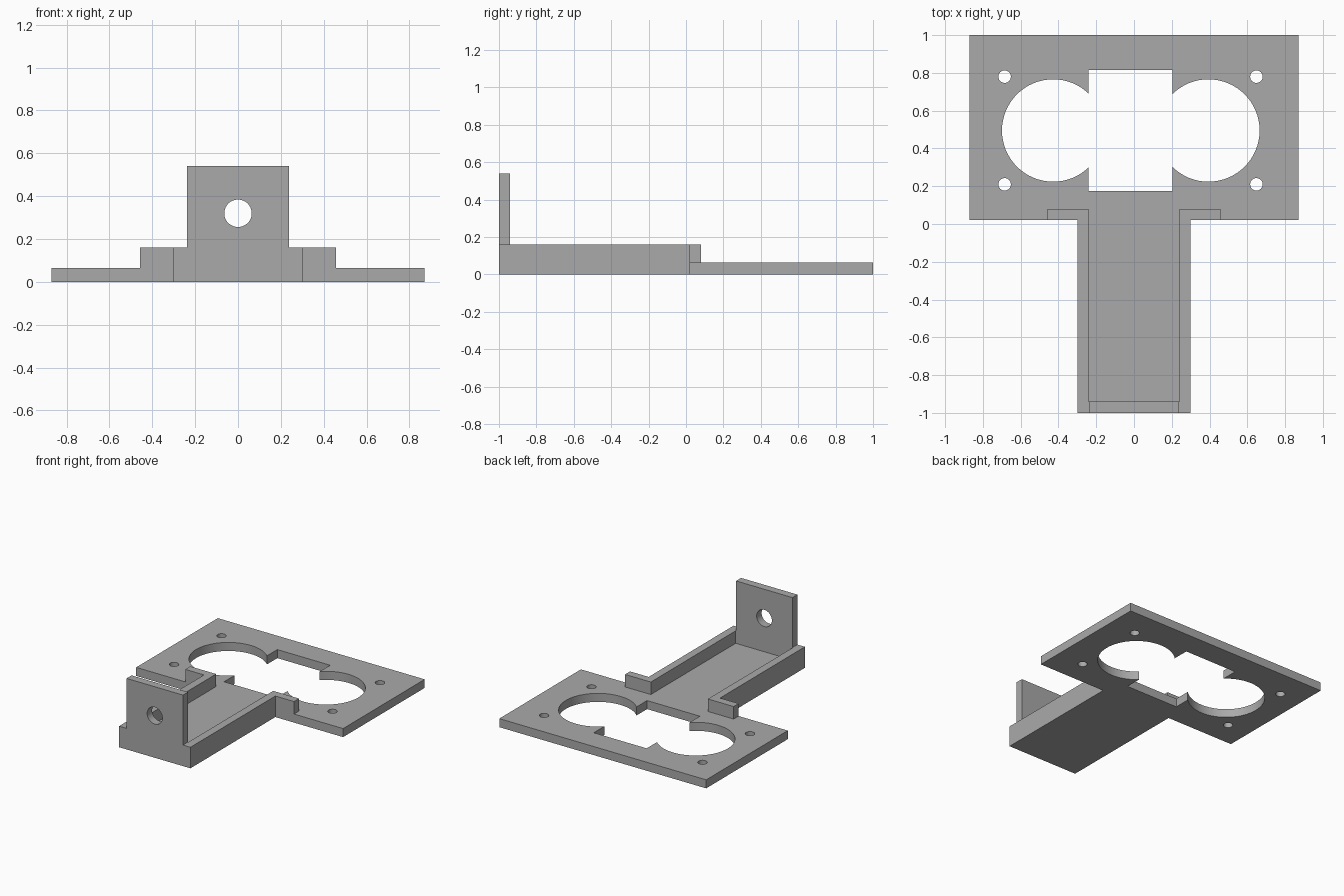
import bpy, bmesh, math
from mathutils import Matrix, Vector

cube = bpy.data.objects.get("Cube")
if cube:
    bpy.data.objects.remove(cube, do_unlink=True)

grey = bpy.data.materials.new("plain grey")
grey.use_nodes = True
grey.diffuse_color = (0.4, 0.4, 0.4, 1)
grey.node_tree.nodes["Principled BSDF"].inputs["Base Color"].default_value = (0.4, 0.4, 0.4, 1)

BASE_TOP, RAIL_TOP, TAB_TOP = 0.065, 0.16, 0.54
STEP, FRONT, BACK = 0.02, -1.0, 1.0
WALL = 0.06


def prism(name, outline, low, high):
    """Extrude a flat xy outline from low to high."""
    bm = bmesh.new()
    face = bm.faces.new([bm.verts.new((x, y, low)) for x, y in outline])
    ext = bmesh.ops.extrude_face_region(bm, geom=[face])
    verts = [v for v in ext["geom"] if isinstance(v, bmesh.types.BMVert)]
    bmesh.ops.translate(bm, verts=verts, vec=(0, 0, high - low))
    bmesh.ops.recalc_face_normals(bm, faces=bm.faces)
    mesh = bpy.data.meshes.new(name)
    bm.to_mesh(mesh)
    bm.free()
    mesh.materials.append(grey)
    obj = bpy.data.objects.new(name, mesh)
    bpy.context.collection.objects.link(obj)
    return obj


def rect(x0, x1, y0, y1):
    return [(x0, y0), (x1, y0), (x1, y1), (x0, y1)]


def circle(x, y, r, n=64):
    return [(x + r * math.cos(math.tau * i / n), y + r * math.sin(math.tau * i / n))
            for i in range(n)]


def cut(obj, cutter):
    """Subtract the cutter, then discard it."""
    cutter.hide_render = True
    mod = obj.modifiers.new("cutout", "BOOLEAN")
    mod.operation, mod.solver, mod.object = "DIFFERENCE", "EXACT", cutter
    bpy.ops.object.select_all(action="DESELECT")
    bpy.context.view_layer.objects.active = obj
    obj.select_set(True)
    bpy.ops.object.modifier_apply(modifier=mod.name)
    bpy.data.objects.remove(cutter, do_unlink=True)


# T-shaped base: wide sensor plate and narrow arm floor
half = [(0.3, FRONT), (0.3, STEP), (0.87, STEP), (0.87, BACK)]
base = prism("base_plate", half + [(-x, y) for x, y in reversed(half)], 0, BASE_TOP)

# Twin round openings joined by a rectangular one, plus four screw holes
openings = [circle(-0.428, 0.495, 0.271), circle(0.394, 0.495, 0.271),
            rect(-0.24, 0.205, 0.175, 0.815)]
openings += [circle(x, y, 0.033, 32) for x in (-0.685, 0.648) for y in (0.21, 0.78)]
for outline in openings:
    cut(base, prism("opening_cutter", outline, -0.1, 0.2))

# L-shaped side rails with a foot turned out on the plate
for side, sign in (("left", 1), ("right", -1)):
    rail = [(0.24, FRONT), (0.3, FRONT), (0.3, STEP), (0.457, STEP),
            (0.457, STEP + WALL), (0.24, STEP + WALL)]
    prism(side + "_rail", [(sign * x, y) for x, y in rail], BASE_TOP, RAIL_TOP)

# Upright end tab, drawn flat and stood up, with a round hole
tab = prism("end_tab", [(-0.24, BASE_TOP), (0.24, BASE_TOP), (0.24, RAIL_TOP), (0.237, RAIL_TOP),
                        (0.237, TAB_TOP), (-0.237, TAB_TOP), (-0.237, RAIL_TOP), (-0.24, RAIL_TOP)],
            0, WALL)
cut(tab, prism("tab_cutter", circle(0, 0.32, 0.064), -0.1, 0.2))
tab.data.transform(Matrix.Translation(Vector((0, FRONT + WALL, 0))) @ Matrix.Rotation(math.pi / 2, 4, "X"))

# Smooth the round walls, keep the edges crisp
bpy.ops.object.select_all(action="DESELECT")
for obj in (base, tab):
    obj.select_set(True)
bpy.context.view_layer.objects.active = base
bpy.ops.object.shade_smooth_by_angle(angle=math.radians(30))
